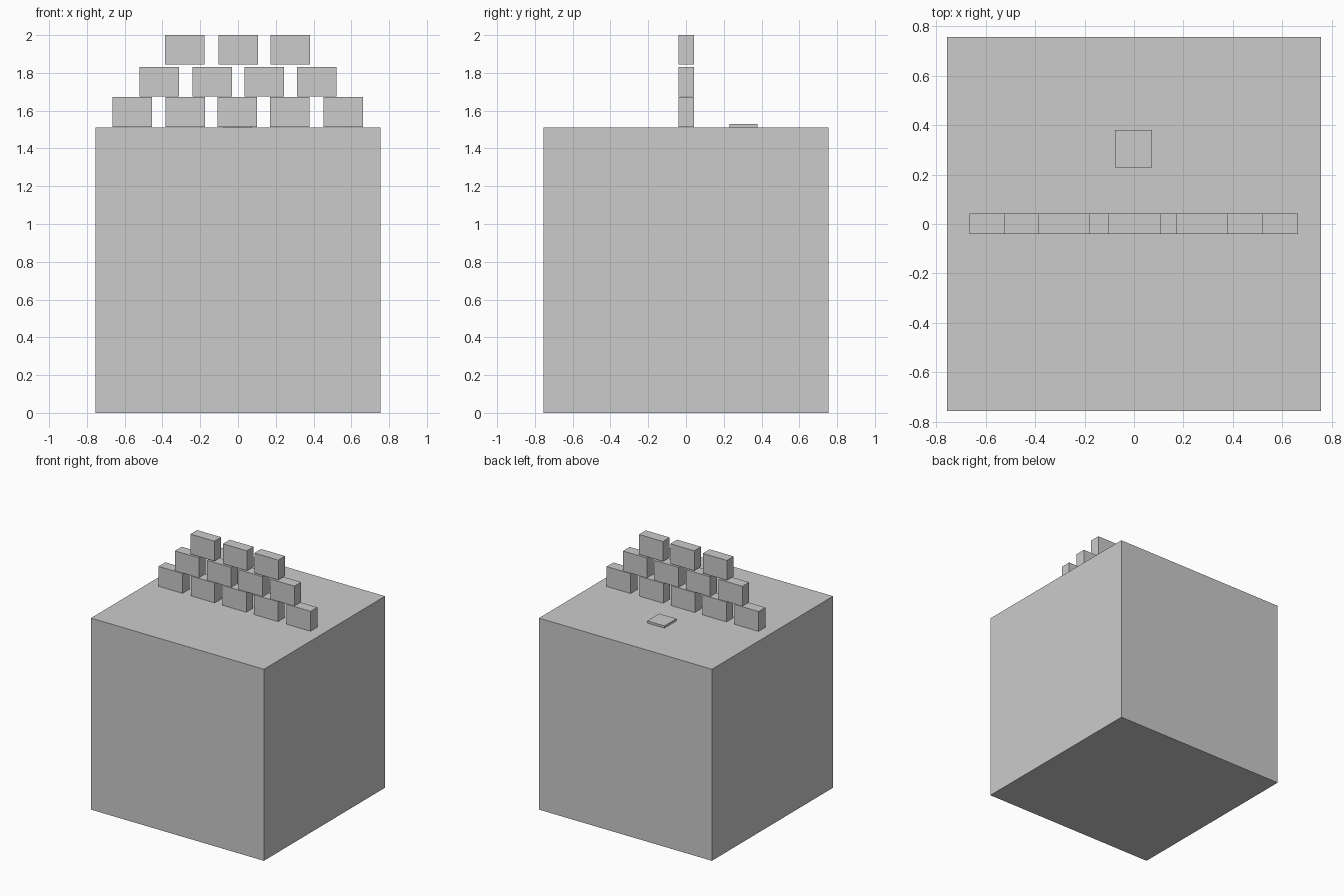
import bpy

if "Cube" in bpy.data.objects:
    bpy.data.objects.remove(bpy.data.objects["Cube"])


def box(name, center, size):
    bpy.ops.mesh.primitive_cube_add(size=1, location=center)
    ob = bpy.context.object
    ob.name = name
    ob.scale = size
    bpy.ops.object.transform_apply(location=False, rotation=False, scale=True)
    return ob


TOP = 1.512

# Large cube base
box("base_block", (0, 0, TOP / 2), (1.51, 1.51, TOP))

# Wall of spaced bricks: (row centre height, brick centres along x)
rows = [
    (1.593, (-0.560, -0.279, -0.003, 0.273, 0.558)),
    (1.754, (-0.418, -0.136, 0.139, 0.416)),
    (1.922, (-0.282, 0.002, 0.276)),
]
for r, (z, xs) in enumerate(rows):
    for i, x in enumerate(xs):
        box(f"brick_row{r + 1}_{i + 1}", (x, 0.001, z), (0.209, 0.084, 0.157))

# Thin square tile behind the wall
box("flat_tile", (-0.002, 0.304, TOP + 0.008), (0.15, 0.15, 0.018))
